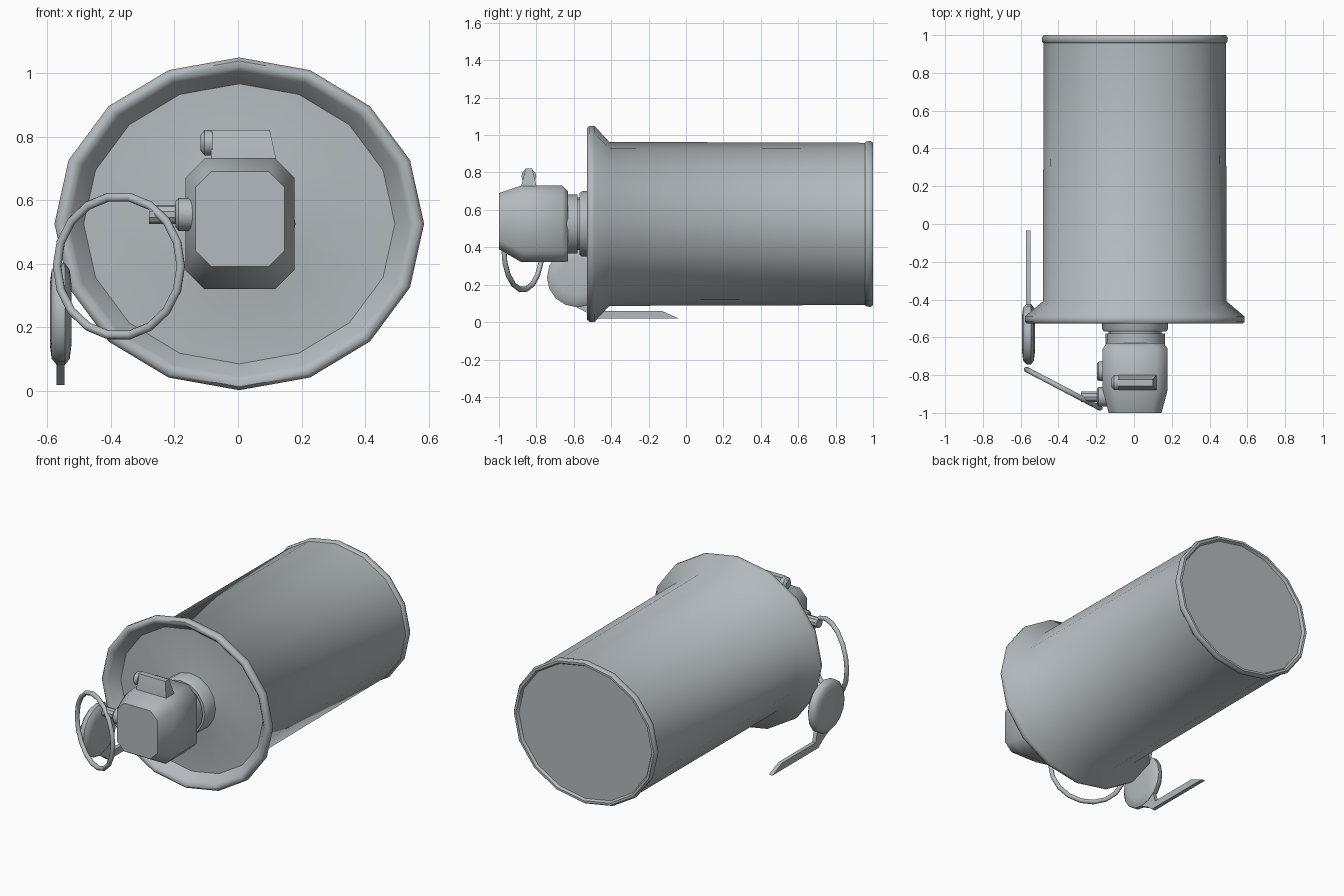
import bpy, bmesh, math
from mathutils import Vector

cube = bpy.data.objects.get("Cube")
if cube:
    bpy.data.objects.remove(cube, do_unlink=True)

metal = bpy.data.materials.new("blue grey metal")
colour = (0.45, 0.49, 0.51, 1)
metal.use_nodes = True
metal.diffuse_color = colour
metal.node_tree.nodes["Principled BSDF"].inputs["Base Color"].default_value = colour


def finish(obj, angle):
    """Apply material and smooth shading with sharp edges kept."""
    obj.data.materials.clear()
    obj.data.materials.append(metal)
    bpy.ops.object.select_all(action="DESELECT")
    obj.select_set(True)
    bpy.context.view_layer.objects.active = obj
    bpy.ops.object.shade_smooth_by_angle(angle=math.radians(angle))
    return obj


def loft(name, rings, angle=35):
    """Skin a list of equal point rings and cap both ends."""
    bm = bmesh.new()
    loops = [[bm.verts.new(p) for p in ring] for ring in rings]
    for a, b in zip(loops, loops[1:]):
        for i in range(len(a)):
            j = (i + 1) % len(a)
            bm.faces.new((a[i], a[j], b[j], b[i]))
    bm.faces.new(loops[0])
    bm.faces.new(reversed(loops[-1]))
    bmesh.ops.recalc_face_normals(bm, faces=bm.faces)
    mesh = bpy.data.meshes.new(name)
    bm.to_mesh(mesh)
    bm.free()
    obj = bpy.data.objects.new(name, mesh)
    bpy.context.collection.objects.link(obj)
    return finish(obj, angle)


def revolve(name, profile, centre, axis="y", sides=16, squash=1.0, angle=35):
    """Turn (radius, position) pairs around an axis through the centre."""
    rings = []
    for r, pos in profile:
        ring = []
        for k in range(sides):
            t = math.tau * k / sides
            across, up = r * math.sin(t), r * squash * math.cos(t)
            if axis == "y":
                ring.append(Vector((centre[0] + across, pos, centre[1] + up)))
            else:
                ring.append(Vector((pos, centre[0] + across, centre[1] + up)))
        rings.append(ring)
    return loft(name, rings, angle)


def octagon(y, half, low, high, cut, x=0.006):
    """Chamfered rectangle facing the front."""
    hz, mid = (high - low) / 2, (high + low) / 2
    quarter = [(half, hz - cut), (half - cut, hz)]
    pts = quarter + [(-a, b) for a, b in reversed(quarter)]
    pts += [(-a, -b) for a, b in pts]
    return [Vector((x + a, y, mid + b)) for a, b in pts]


# Can body with flared front dish and rear bead
CAN = (0.004, 0.525)
revolve("can_body",
        [(0.15, -0.485), (0.24, -0.465), (0.49, -0.46), (0.535, -0.515),
         (0.55, -0.528), (0.57, -0.528), (0.582, -0.515), (0.582, -0.49),
         (0.487, -0.41), (0.482, 0.96)], CAN, squash=0.9, angle=50)
revolve("rear_rim",
        [(0.48, 0.955), (0.49, 0.965), (0.493, 0.985), (0.483, 1.0),
         (0.468, 1.0), (0.458, 0.985)], CAN, squash=0.9, angle=50)

# Stepped neck between can and head
revolve("neck_flange", [(0.175, -0.45), (0.175, -0.555), (0.165, -0.57)],
        (0.006, 0.525))
revolve("neck_collar",
        [(0.14, -0.55), (0.14, -0.58), (0.157, -0.58), (0.157, -0.65)],
        (0.006, 0.525))

# Chamfered fuse head
loft("fuse_head", [
    octagon(-1.0, 0.14, 0.39, 0.69, 0.05),
    octagon(-0.88, 0.172, 0.32, 0.73, 0.06),
    octagon(-0.66, 0.172, 0.32, 0.73, 0.06),
    octagon(-0.63, 0.15, 0.325, 0.70, 0.06)], angle=50)

# Tapered hinge lug and its pin
loft("hinge_lug", [
    [(x, y, z) for x, y in ((-0.085, -0.84 - w), (r, -0.84 - w),
                            (r, -0.84 + w), (-0.085, -0.84 + w))]
    for z, w, r in ((0.70, 0.04, 0.122), (0.73, 0.04, 0.12), (0.82, 0.018, 0.10))])
revolve("hinge_pin", [(0.025, -0.118), (0.04, -0.105), (0.04, -0.08)],
        (-0.84, 0.78), axis="x", sides=12)

# Bosses on the right side and the pull pin
for name, y in (("front_boss", -0.915), ("rear_boss", -0.78)):
    revolve(name, [(0.04, -0.197), (0.052, -0.187), (0.052, -0.14)],
            (y, 0.555), axis="x", sides=12)
revolve("pull_pin", [(0.03, -0.28), (0.03, -0.15)],
        (-0.915, 0.555), axis="x", sides=10)

# Pull ring
bpy.ops.mesh.primitive_torus_add(
    location=(-0.375, -0.872, 0.392), major_segments=18, minor_segments=8,
    major_radius=0.22, minor_radius=0.014,
    rotation=(math.pi / 2, 0, -math.atan2(0.22, 0.42)))
ring = bpy.context.object
ring.name = "pull_ring"
finish(ring, 60)

# Safety lever: round pad with a thin arm running back
revolve("lever_pad",
        [(0.10, -0.592), (0.14, -0.587), (0.16, -0.57), (0.16, -0.545),
         (0.14, -0.53), (0.10, -0.525)], (-0.583, 0.24), axis="x", angle=50)
arm = [(-0.64, 0.11), (-0.53, 0.05), (-0.49, 0.018), (-0.035, 0.018),
       (-0.13, 0.06), (-0.46, 0.06), (-0.48, 0.13)]
loft("lever_arm", [[(x, y, z) for y, z in arm] for x in (-0.571, -0.547)])
